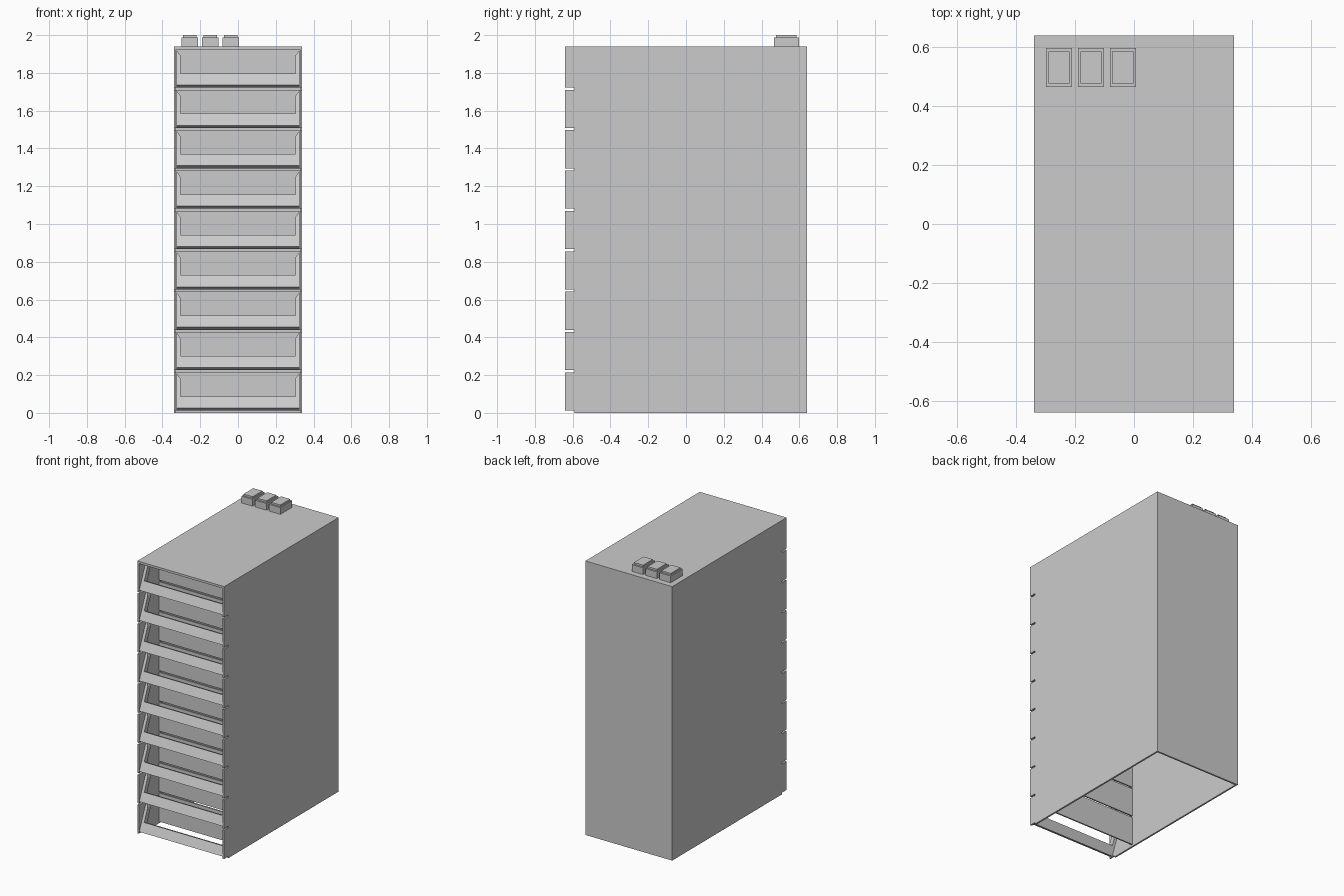
import bpy
import bmesh
from mathutils import Vector

cube = bpy.data.objects.get("Cube")
if cube:
    bpy.data.objects.remove(cube, do_unlink=True)

# Overall sizes
W, D = 0.34, 0.64          # half width, half depth
TOP, WALL = 1.94, 0.012    # roof height, wall thickness
FLOORS, PITCH = 9, 0.2138
GAP = 0.012                # slot between floors
SLOT_Y = -0.59             # how far the slots cut into the sides
INNER_Y = -0.41            # recessed wall behind the balconies

grey = bpy.data.materials.new("light_grey")
grey.use_nodes = True
colour = (0.6, 0.6, 0.6, 1.0)
grey.diffuse_color = colour
grey.node_tree.nodes["Principled BSDF"].inputs["Base Color"].default_value = colour


def finish(name, bm):
    bmesh.ops.recalc_face_normals(bm, faces=bm.faces)
    mesh = bpy.data.meshes.new(name)
    bm.to_mesh(mesh)
    bm.free()
    mesh.materials.append(grey)
    obj = bpy.data.objects.new(name, mesh)
    bpy.context.collection.objects.link(obj)
    return obj


def box(name, x, y, z):
    bm = bmesh.new()
    bmesh.ops.create_cube(bm, size=1)
    for v in bm.verts:
        v.co = Vector(r[0] if c < 0 else r[1] for c, r in zip(v.co, (x, y, z)))
    return finish(name, bm)


def prism(name, points, depth):
    """Extrude a flat outline by a depth vector."""
    bm = bmesh.new()
    face = bm.faces.new([bm.verts.new(p) for p in points])
    ext = bmesh.ops.extrude_face_region(bm, geom=[face], use_keep_orig=True)
    verts = [g for g in ext["geom"] if isinstance(g, bmesh.types.BMVert)]
    bmesh.ops.translate(bm, verts=verts, vec=depth)
    return finish(name, bm)


# Side walls: a comb outline with a slot under every floor
outline = [(D, 0), (D, TOP), (-D, TOP)]
for i in reversed(range(FLOORS)):
    low = i * PITCH
    outline += [(-D, low + GAP), (SLOT_Y, low + GAP), (SLOT_Y, low)]
    if i:
        outline.append((-D, low))
for side, x in (("right", -W), ("left", W - WALL)):
    prism(side + "_wall", [(x, y, z) for y, z in outline], Vector((WALL, 0, 0)))

# Roof and back; the underside stays open
inside = (WALL - W, W - WALL)
box("roof", inside, (-D, D), (FLOORS * PITCH, TOP))
box("back_wall", inside, (D - WALL, D), (0, FLOORS * PITCH))

# Tilted balcony frame: a low rail with two pointed side posts
UP = Vector((0, 0.39, 0.92))
BACK = Vector((0, 0.92, -0.39))
half = [(0.325, 0), (0.325, 0.2), (0.305, 0.17), (0.305, 0.067)]
frame = half + [(-x, v) for x, v in reversed(half)]
for i in range(FLOORS):
    low = i * PITCH
    base = Vector((0, -D, low + 0.026))
    prism(f"balcony_frame_{i + 1}",
          [base + Vector((x, 0, 0)) + UP * v for x, v in frame], BACK * 0.036)
    box(f"inner_wall_{i + 1}", inside, (INNER_Y - 0.005, INNER_Y + 0.005),
        (low + GAP, low + PITCH))

# Roof vents with smaller caps
for i in range(3):
    x = -0.255 + i * 0.1085
    box(f"vent_{i + 1}", (x - 0.044, x + 0.044), (0.465, 0.598), (TOP, 1.988))
    box(f"vent_cap_{i + 1}", (x - 0.036, x + 0.036), (0.477, 0.586), (1.988, 2.0))
